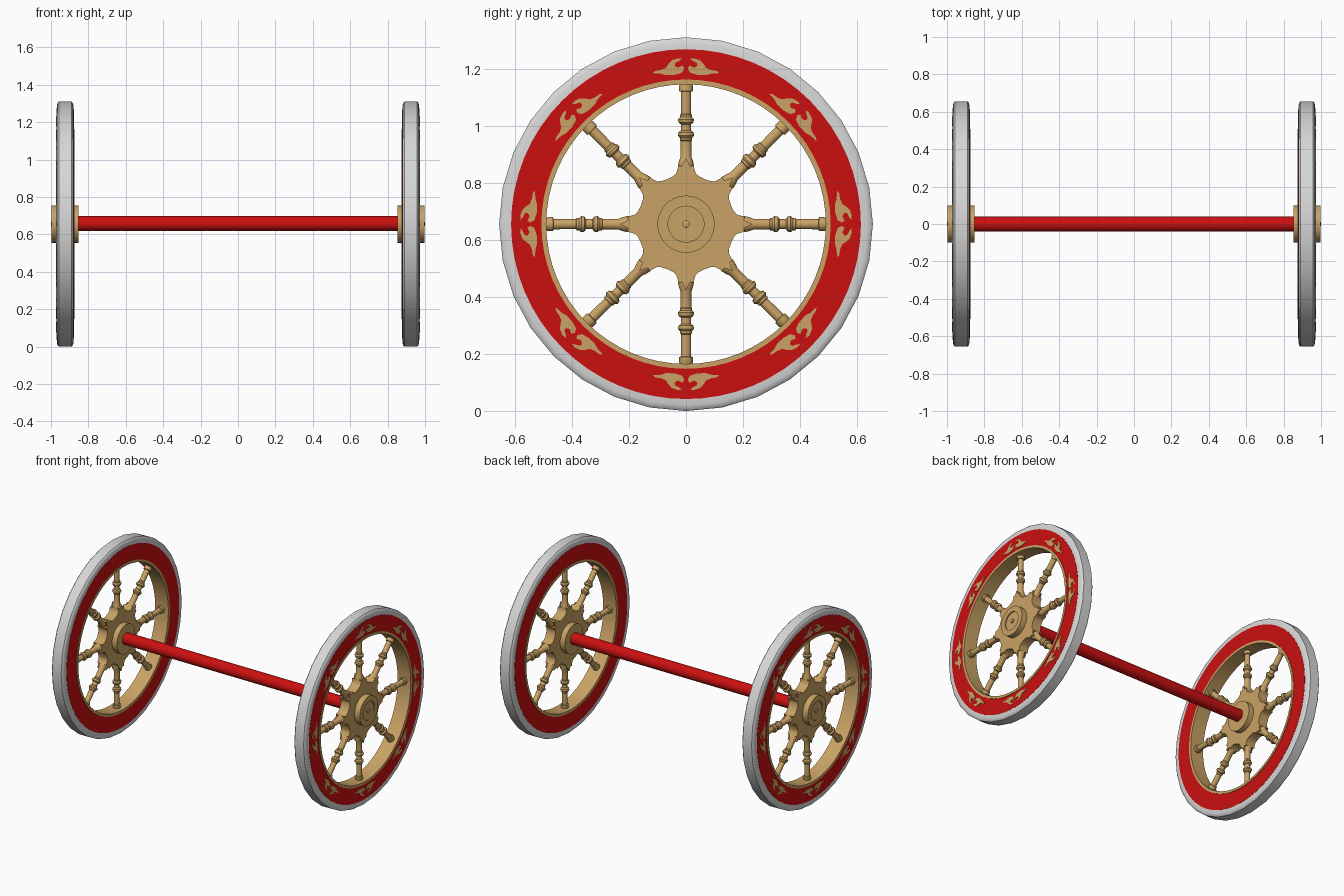
import bpy, bmesh, math
from mathutils import Matrix, Vector

if "Cube" in bpy.data.objects:
    bpy.data.objects.remove(bpy.data.objects["Cube"])

CZ = 0.655      # wheel centre height
WX = 0.924      # wheel middle plane


def material(name, rgb):
    m = bpy.data.materials.new(name)
    m.diffuse_color = (*rgb, 1)
    m.use_nodes = True
    m.node_tree.nodes["Principled BSDF"].inputs["Base Color"].default_value = m.diffuse_color
    return m


GOLD = material("gold wood", (0.59, 0.365, 0.13))
RED = material("red paint", (0.60, 0.005, 0.005))
GREY = material("grey iron", (0.68, 0.68, 0.68))


def finish(bm, name, mat, smooth=True):
    bmesh.ops.remove_doubles(bm, verts=bm.verts, dist=1e-5)
    bmesh.ops.recalc_face_normals(bm, faces=bm.faces)
    me = bpy.data.meshes.new(name)
    bm.to_mesh(me)
    bm.free()
    me.materials.append(mat)
    ob = bpy.data.objects.new(name, me)
    bpy.context.collection.objects.link(ob)
    if smooth:
        bpy.ops.object.select_all(action='DESELECT')
        ob.select_set(True)
        bpy.context.view_layer.objects.active = ob
        bpy.ops.object.shade_smooth_by_angle(angle=math.radians(32))
    return ob


def lathe(bm, profile, n, mtx, closed=False):
    """Turn (radius, x) points around the x axis."""
    rings = []
    for r, x in profile:
        rings.append([bm.verts.new(mtx @ Vector((x, r * math.sin(2 * math.pi * k / n),
                                                 r * math.cos(2 * math.pi * k / n))))
                      for k in range(n)])
    pairs = list(zip(rings, rings[1:]))
    if closed:
        pairs.append((rings[-1], rings[0]))
    for a, b in pairs:
        for k in range(n):
            bm.faces.new((a[k], a[(k + 1) % n], b[(k + 1) % n], b[k]))


def prism(bm, pts, x0, x1, mtx):
    """Extrude a (y, z) outline from x0 to x1."""
    a = [bm.verts.new(mtx @ Vector((x0, y, z))) for y, z in pts]
    b = [bm.verts.new(mtx @ Vector((x1, y, z))) for y, z in pts]
    n = len(pts)
    bm.faces.new(a)
    bm.faces.new(b)
    for k in range(n):
        bm.faces.new((a[k], a[(k + 1) % n], b[(k + 1) % n], b[k]))


# turned spoke: (radius, distance from wheel centre)
SPOKE = [(0.0, 0.12), (0.024, 0.12), (0.024, 0.185), (0.029, 0.205), (0.025, 0.222), (0.019, 0.238),
         (0.019, 0.292), (0.022, 0.295), (0.022, 0.302), (0.029, 0.31), (0.027, 0.322),
         (0.018, 0.328), (0.018, 0.35), (0.027, 0.356), (0.029, 0.367), (0.022, 0.375),
         (0.022, 0.383), (0.018, 0.386), (0.0185, 0.464), (0.025, 0.466), (0.025, 0.484),
         (0.02, 0.495), (0.0, 0.495)]

# one painted leaf: (sideways, distance from wheel centre)
LEAF = [(0.006, 0.545), (0.014, 0.531), (0.04, 0.523), (0.07, 0.522), (0.09, 0.528),
        (0.117, 0.529), (0.108, 0.537), (0.088, 0.54), (0.07, 0.548), (0.063, 0.56),
        (0.05, 0.574), (0.03, 0.581), (0.014, 0.58), (0.024, 0.572), (0.038, 0.565),
        (0.04, 0.555), (0.028, 0.548), (0.012, 0.556)]

for side, s in (("right", 1), ("left", -1)):
    base = Matrix.Translation((0, 0, CZ)) @ Matrix.Diagonal((s, 1, 1, 1))
    wheel = base @ Matrix.Translation((WX, 0, 0))
    spins = [Matrix.Rotation(k * math.pi / 4, 4, 'X') for k in range(8)]

    # iron tyre
    bm = bmesh.new()
    lathe(bm, [(0.61, -0.0455), (0.635, -0.0445), (0.648, -0.041), (0.655, -0.034),
               (0.655, 0.034), (0.648, 0.041), (0.635, 0.0445), (0.61, 0.0455)], 32, wheel, True)
    finish(bm, side + "_tyre", GREY)

    # red wooden rim
    bm = bmesh.new()
    lathe(bm, [(0.5, -0.0465), (0.613, -0.0465), (0.613, 0.0465), (0.5, 0.0465)], 64, wheel, True)
    finish(bm, side + "_rim", RED)

    # gold band lining the rim
    bm = bmesh.new()
    lathe(bm, [(0.49, -0.05), (0.507, -0.05), (0.507, 0.05), (0.49, 0.05)], 64, wheel, True)
    finish(bm, side + "_rim_lining", GOLD)

    # spokes
    bm = bmesh.new()
    stand = Matrix.Rotation(-math.pi / 2, 4, 'Y')
    for spin in spins:
        lathe(bm, SPOKE, 14, wheel @ spin @ stand)
    finish(bm, side + "_spokes", GOLD)

    # scalloped hub plate, flaring out to each spoke
    bm = bmesh.new()
    outline = []
    for k in range(8):
        for deg, r in ((-15, 0.174), (-11, 0.181), (-8.5, 0.196), (-7.5, 0.208), (-4, 0.203), (0, 0.232),
                       (4, 0.203), (7.5, 0.208), (8.5, 0.196), (11, 0.181), (15, 0.174), (22.5, 0.171)):
            a = math.radians(45 * k + deg)
            outline.append((r * math.sin(a), r * math.cos(a)))
    prism(bm, outline, -0.034, 0.034, wheel)
    finish(bm, side + "_hub_plate", GOLD)

    # hub barrel with stepped end cap
    bm = bmesh.new()
    lathe(bm, [(0, 0.853), (0.1, 0.853), (0.1, 0.998), (0.063, 0.998), (0.063, 0.99),
               (0.013, 0.99), (0.013, 0.997), (0.007, 1.0), (0, 1.0)], 40, base)
    finish(bm, side + "_hub", GOLD)

    # painted leaf pairs on the outer face
    bm = bmesh.new()
    for spin in spins:
        for m in (1, -1):
            prism(bm, [(m * y, z) for y, z in LEAF], 0.045, 0.0495, wheel @ spin)
    finish(bm, side + "_leaf_ornaments", GOLD, False)

# axle
bm = bmesh.new()
lathe(bm, [(0, -0.88), (0.04, -0.88), (0.04, 0.88), (0, 0.88)], 32, Matrix.Translation((0, 0, CZ + 0.003)))
finish(bm, "axle", RED)
